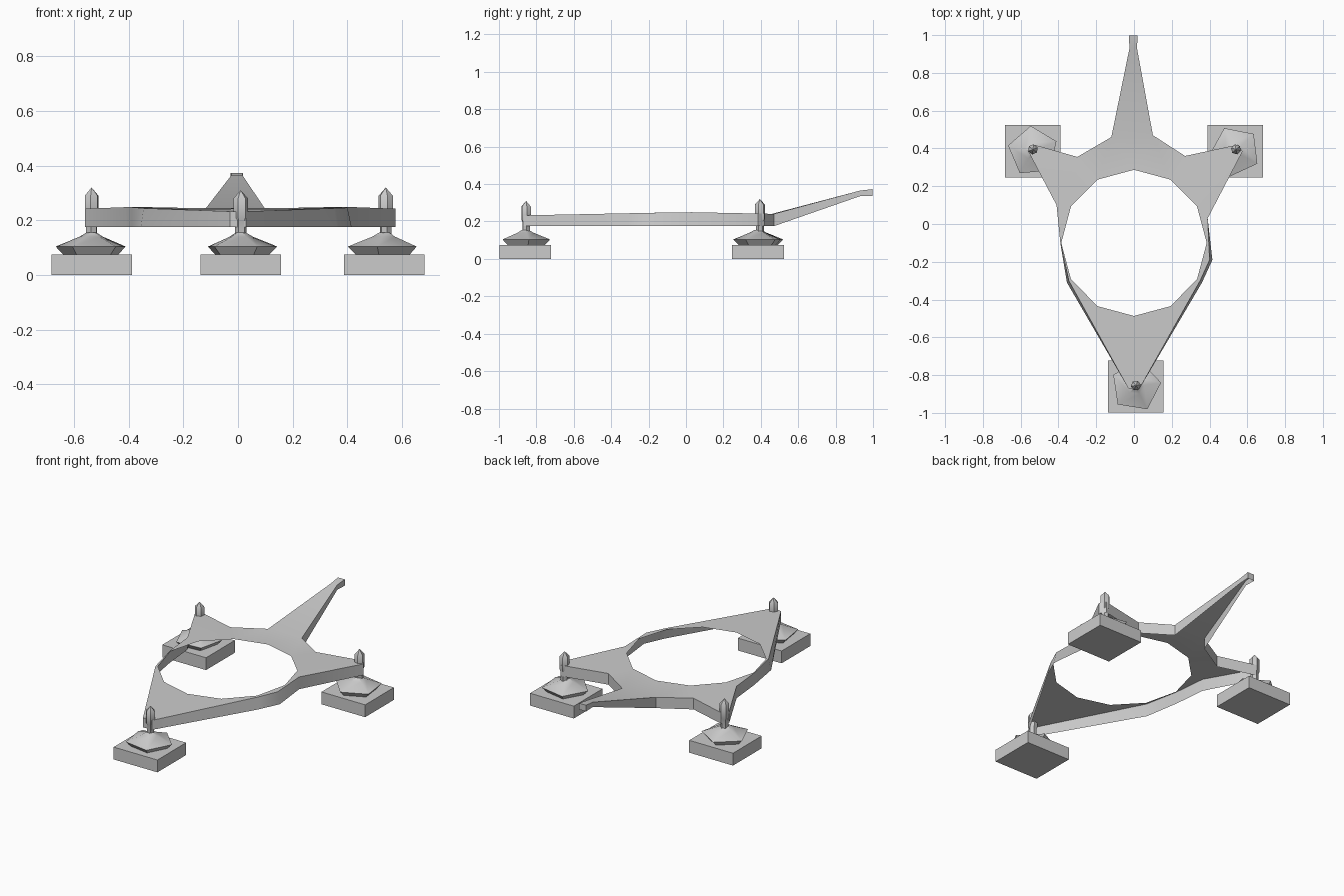
import bpy, bmesh, math

if "Cube" in bpy.data.objects:
    bpy.data.objects.remove(bpy.data.objects["Cube"])


def finish(bm, name, angle=35):
    bmesh.ops.recalc_face_normals(bm, faces=bm.faces)
    mesh = bpy.data.meshes.new(name)
    bm.to_mesh(mesh)
    bm.free()
    ob = bpy.data.objects.new(name, mesh)
    bpy.context.collection.objects.link(ob)
    bpy.ops.object.select_all(action='DESELECT')
    ob.select_set(True)
    bpy.context.view_layer.objects.active = ob
    bpy.ops.object.shade_smooth_by_angle(angle=math.radians(angle))
    return ob


def top_z(y):
    return 0.25 - 0.02 * abs(y) if y < 0 else 0.25 - 0.02 * y


# Frame: open-bottomed pressed plate, outline clockwise from the handle root
outline = [(0.10, 0.47), (0.27, 0.36), (0.55, 0.42), (0.575, 0.385),
           (0.39, 0.03), (0.40, -0.19), (0.35, -0.30), (0.03, -0.87),
           (-0.03, -0.87), (-0.345, -0.30), (-0.39, -0.10),
           (-0.41, 0.10), (-0.56, 0.385), (-0.53, 0.42),
           (-0.30, 0.355), (-0.12, 0.46)]
flare = {5: (0.415, -0.19), 6: (0.36, -0.31), 9: (-0.355, -0.31)}

bm = bmesh.new()
top = [bm.verts.new((x, y, top_z(y))) for x, y in outline]
low = [bm.verts.new((*flare.get(i, p), 0.175)) for i, p in enumerate(outline)]
hole = []
for i in range(12):
    a = math.tau * i / 12
    x, y = 0.385 * math.sin(a), -0.10 + 0.387 * math.cos(a)
    hole.append(bm.verts.new((x, y, top_z(y))))
edges = [bm.edges.new((loop[i - 1], loop[i])) for loop in (top, hole)
         for i in range(len(loop))]
bmesh.ops.triangle_fill(bm, edges=edges, use_beauty=True, normal=(0, 0, 1))

# Outer skirt, left open at the handle root
for i in range(len(outline) - 1):
    bm.faces.new((top[i], top[i + 1], low[i + 1], low[i]))

# Handle: sloping channel with a short level tip
prev = (top[-1], top[0], low[0], low[-1])
for y, half, zt, zb in ((0.93, 0.02, 0.365, 0.335), (0.998, 0.023, 0.373, 0.335)):
    ring = [bm.verts.new(c) for c in ((-half - 0.004, y, zt), (half - 0.004, y, zt),
                                     (half - 0.004, y, zb), (-half - 0.004, y, zb))]
    bm.faces.new((prev[0], prev[1], ring[1], ring[0]))
    bm.faces.new((prev[1], prev[2], ring[2], ring[1]))
    bm.faces.new((prev[3], prev[0], ring[0], ring[3]))
    prev = ring
bm.faces.new(prev)
finish(bm, "frame")


def lathe(name, x, y, profile, sides, turn):
    """Stack of polygon rings; a zero radius makes a point."""
    bm = bmesh.new()
    rings = []
    for r, z in profile:
        n = sides if r > 0 else 1
        rings.append([bm.verts.new((x + r * math.cos(turn + math.tau * i / sides),
                                    y + r * math.sin(turn + math.tau * i / sides), z))
                      for i in range(n)])
    for a, b in zip(rings, rings[1:]):
        for i in range(sides):
            j = (i + 1) % sides
            if len(b) == 1:
                bm.faces.new((a[i], a[j], b[0]))
            else:
                bm.faces.new((a[i], a[j], b[j], b[i]))
    return finish(bm, name, 40)


# Three feet: square block, faceted swivel mount and pointed levelling screw
feet = [("left", -0.535, 0.385, -0.535, 0.395, 0.4, 0.32),
        ("right", 0.535, 0.385, 0.54, 0.395, 0.75, 0.32),
        ("front", 0.01, -0.86, 0.01, -0.855, 0.15, 0.31)]
for side, x, y, sx, sy, turn, tip in feet:
    bm = bmesh.new()
    bmesh.ops.create_cube(bm, size=1)
    for v in bm.verts:
        v.co = (x + v.co.x * 0.294, y + v.co.y * 0.276, (v.co.z + 0.5) * 0.075)
    finish(bm, side + "_foot_block")
    lathe(side + "_swivel_mount", x, y,
          [(0.105, 0.074), (0.135, 0.104), (0.045, 0.14), (0.02, 0.155)], 5, turn)
    lathe(side + "_screw", sx, sy,
          [(0.022, 0.13), (0.022, 0.20), (0.027, 0.21),
           (0.027, tip - 0.03), (0, tip)], 6, turn)
